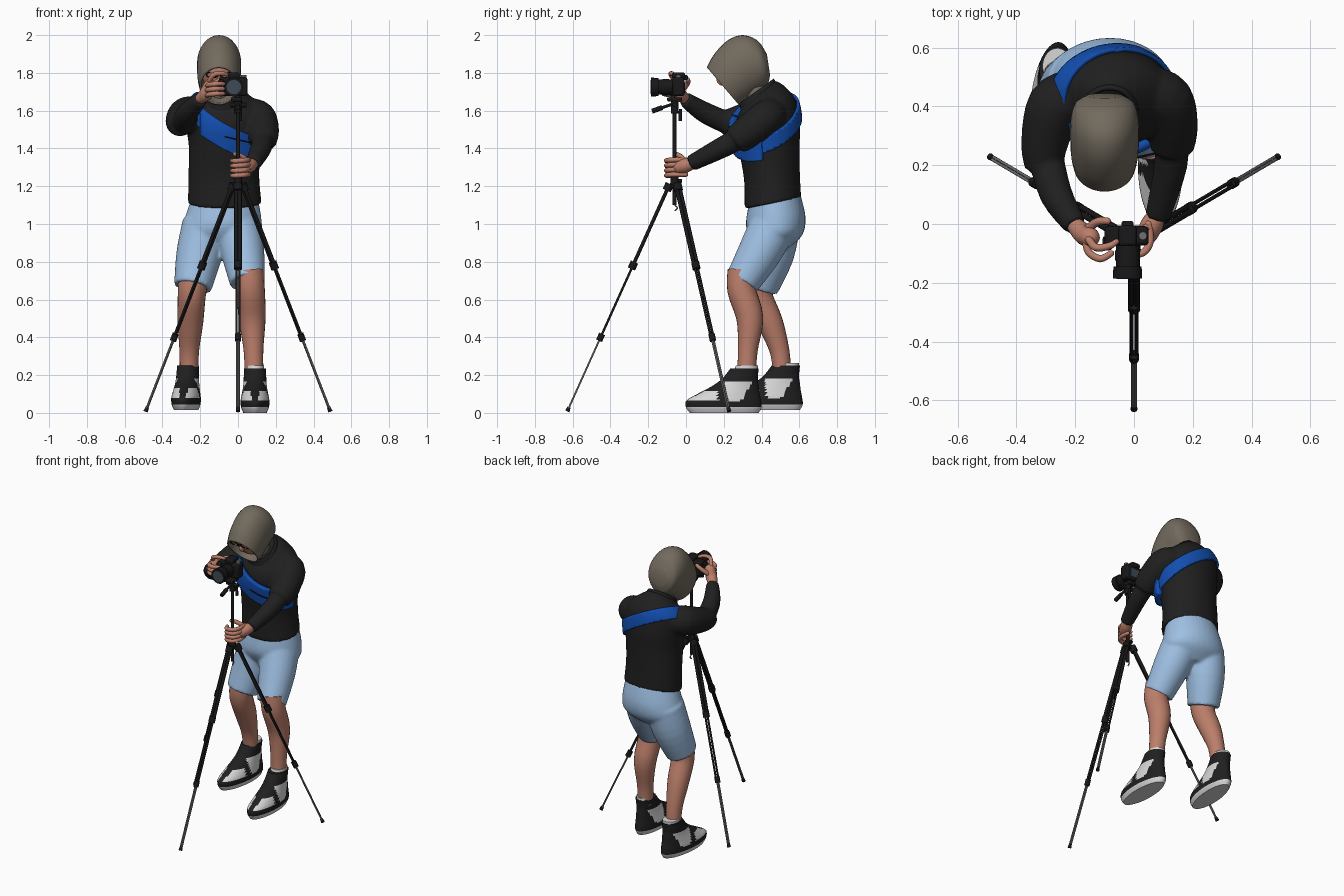
import bpy, bmesh, math
from mathutils import Vector, Matrix

if "Cube" in bpy.data.objects:
    bpy.data.objects.remove(bpy.data.objects["Cube"])

def material(name, r, g, b):
    m = bpy.data.materials.new(name)
    m.diffuse_color = (r, g, b, 1)
    m.use_nodes = True
    m.node_tree.nodes["Principled BSDF"].inputs["Base Color"].default_value = m.diffuse_color
    return m

BLACK = material("jacket black", .014, .014, .014)
GEAR = material("gear black", .009, .009, .010)
HOODC = material("hood taupe", .17, .145, .112)
SHORT = material("shorts light blue", .34, .52, .76)
SKIN = material("skin", .50, .21, .145)
BLUE = material("sling blue", .006, .075, .43)
WHITE = material("shoe white", .68, .68, .68)
GREY = material("metal grey", .16, .16, .16)
GLASS = material("lens glass", .05, .07, .09)

V = Vector

def spline(seq, k):
    """Catmull-Rom through vectors of any size."""
    out = []
    for i in range(len(seq) - 1):
        p0, p1, p2 = seq[max(i - 1, 0)], seq[i], seq[i + 1]
        p3 = seq[min(i + 2, len(seq) - 1)]
        for j in range(k):
            t = j / k
            out.append(.5 * (2 * p1 + (p2 - p0) * t + (2 * p0 - 5 * p1 + 4 * p2 - p3) * t * t
                             + (3 * p1 - p0 - 3 * p2 + p3) * t ** 3))
    return out + [seq[-1]]

def loft(bm, rings, n=32, k=5, caps=(True, True)):
    """Skin rings given as (centre, u axis, v axis)."""
    parts = [spline([V(r[i]) for r in rings], k) for i in range(3)]
    rows = []
    for c, u, v in zip(*parts):
        rows.append([bm.verts.new(c + u * math.cos(a) + v * math.sin(a))
                     for a in (2 * math.pi * i / n for i in range(n))])
    for a, b in zip(rows, rows[1:]):
        for i in range(n):
            bm.faces.new((a[i], a[(i + 1) % n], b[(i + 1) % n], b[i]))
    if caps[0]:
        bm.faces.new(rows[0][::-1])
    if caps[1]:
        bm.faces.new(rows[-1])

def tube(bm, path, n=16, k=4, dome=False):
    """Round tube through (x, y, z, radius) points."""
    pts = spline([V(p) for p in path], k)
    if dome:
        for rev in (0, 1):
            pts.reverse()
            e = pts[-1]
            d = (e.xyz - pts[-2].xyz).normalized() * e.w
            pts += [V((*(e.xyz + d * h), e.w * s)) for h, s in ((.5, .87), (.85, .5), (.98, .15))]
    span = pts[-1].xyz - pts[0].xyz
    ref = V((0, 0, 0))
    ref[min(range(3), key=lambda i: abs(span[i]))] = 1
    rings = []
    for i, p in enumerate(pts):
        t = (pts[min(i + 1, len(pts) - 1)].xyz - pts[max(i - 1, 0)].xyz).normalized()
        u = (ref - t * ref.dot(t)).normalized()
        rings.append((p.xyz, u * p.w, t.cross(u) * p.w))
    loft(bm, rings, n, 1)

def finish(name, bm, *mats, remesh=0, solid=0, bevel=0):
    bmesh.ops.recalc_face_normals(bm, faces=bm.faces)
    me = bpy.data.meshes.new(name)
    bm.to_mesh(me)
    bm.free()
    ob = bpy.data.objects.new(name, me)
    bpy.context.collection.objects.link(ob)
    for m in mats:
        me.materials.append(m)
    if solid:
        md = ob.modifiers.new("thickness", 'SOLIDIFY')
        md.thickness, md.offset = solid, -1
    if bevel:
        md = ob.modifiers.new("bevel", 'BEVEL')
        md.width, md.segments = bevel, 2
    if remesh:
        md = ob.modifiers.new("blend", 'REMESH')
        md.mode, md.voxel_size, md.use_smooth_shade = 'VOXEL', remesh, True
        md = ob.modifiers.new("soften", 'SMOOTH')
        md.factor, md.iterations = .5, 4
    return ob

def tubes(name, mat, *paths, n=16, k=4, dome=False, remesh=0):
    bm = bmesh.new()
    for p in paths:
        tube(bm, p, n, k, dome)
    return finish(name, bm, mat, remesh=remesh)

def box(name, mat, c, s, bevel=.006):
    bm = bmesh.new()
    bmesh.ops.create_cube(bm, size=1, matrix=Matrix.Translation(c) @ Matrix.Diagonal((*s, 1)))
    return finish(name, bm, mat, bevel=bevel)

def ball(name, mat, c, s, tilt=0):
    bm = bmesh.new()
    bmesh.ops.create_uvsphere(bm, u_segments=24, v_segments=16, radius=1, matrix=Matrix.Translation(c)
                              @ Matrix.Rotation(tilt, 4, 'X') @ Matrix.Diagonal((*s, 1)))
    return finish(name, bm, mat)

def oval(cx, cy, z, rx, ry, slope=0):
    return ((cx, cy, z), (rx, 0, 0), (0, ry, ry * slope))

# Jacket: torso with both sleeves blended in
TORSO = [oval(-.07, .46, 1.11, .195, .15, .2), oval(-.075, .455, 1.25, .188, .148, .1),
         oval(-.07, .44, 1.40, .19, .162), oval(-.07, .432, 1.52, .205, .17, .1),
         oval(-.075, .425, 1.61, .20, .155, .3), oval(-.08, .41, 1.67, .14, .115, .5),
         oval(-.085, .39, 1.70, .085, .085, .7)]
bm = bmesh.new()
loft(bm, TORSO)
for path in ([(-.2, .44, 1.58, .09), (-.27, .40, 1.58, .095), (-.305, .27, 1.545, .08), (-.305, .19, 1.53, .066)],
             [(-.30, .23, 1.53, .06), (-.265, .10, 1.59, .056), (-.2, -.005, 1.66, .04)],
             [(.05, .45, 1.58, .09), (.11, .42, 1.56, .093), (.13, .33, 1.49, .088), (.13, .26, 1.44, .076)],
             [(.13, .33, 1.48, .056), (.125, .20, 1.41, .057), (.08, .025, 1.32, .043)]):
    tube(bm, path)
finish("jacket", bm, BLACK, remesh=.01)
bm = bmesh.new()
loft(bm, [oval(-.08, .395, 1.65, .115, .105, .6), oval(-.085, .375, 1.705, .09, .09, .72)], caps=(False, False))
finish("collar", bm, BLACK, solid=.012)

# Sling: slices of the torso skin, pushed outwards
def sling(name, push, lo, hi, thick, extra=()):
    bm = bmesh.new()
    loft(bm, TORSO, 64, 8)
    bmesh.ops.recalc_face_normals(bm, faces=bm.faces)
    bm.normal_update()
    for v, nrm in [(v, v.normal.copy()) for v in bm.verts]:
        v.co += nrm * push
    n = V((.55, -.4, 1)).normalized()
    c = V((0, .42, 1.5))
    for co, no in [(c + n * hi, n), (c + n * lo, -n), *extra]:
        bmesh.ops.bisect_plane(bm, geom=bm.verts[:] + bm.edges[:] + bm.faces[:],
                               plane_co=co, plane_no=no, clear_outer=True)
    finish(name, bm, BLUE, solid=thick)

sling("sling_strap", .016, -.04, .04, .014)
sling("sling_pouch", .036, -.062, .058, .036, [((0, .40, 0), (0, 1, 0)), ((-.2, 0, 0), (-1, 0, 0))])
tubes("pouch_zip", GEAR, [(-.07, .232, 1.462, .004), (0, .226, 1.445, .004), (.07, .24, 1.43, .004)], n=6)

# Hood, open towards the camera, with the head inside
bm = bmesh.new()
rings = []
for ty, tz, by, bz, w in [(.11, 1.83, .28, 1.63, .104), (.15, 1.90, .32, 1.655, .114), (.22, 1.972, .37, 1.69, .117),
                          (.30, 2.0, .41, 1.715, .115), (.38, 1.97, .435, 1.745, .1), (.428, 1.90, .445, 1.79, .06)]:
    t, b = V((-.1, ty, tz)), V((-.1, by, bz))
    rings.append(((t + b) / 2, (w, 0, 0), (t - b) / 2))
loft(bm, rings, caps=(False, True))
finish("hood", bm, HOODC, solid=.01)
tubes("neck", HOODC, [(-.09, .41, 1.60, .065), (-.095, .37, 1.70, .065), (-.1, .33, 1.78, .06)])
HEAD = Matrix.Translation((-.1, .28, 1.795)) @ Matrix.Rotation(.68, 4, 'X')
ball("face", SKIN, HEAD.translation, (.088, .1, .125), .68)
ball("nose", SKIN, HEAD @ V((0, -.1, .03)), (.014, .018, .026), .68)
frames = []
for s in (-1, 1):
    frames.append([(*(HEAD @ V((s * .037 + .03 * math.cos(a), -.098, .072 + .02 * math.sin(a)))), .004)
                   for a in (i * math.pi / 6 for i in range(13))])
frames.append([(*(HEAD @ V((x, -.1, .08))), .004) for x in (-.01, .01)])
tubes("glasses_frame", GEAR, *frames, n=6, k=1)

# Shorts: pelvis and two thighs blended together
bm = bmesh.new()
loft(bm, [oval(-.07, .47, 1.14, .175, .135, .15), oval(-.08, .475, 1.02, .205, .158, .1),
          oval(-.09, .475, .94, .21, .14), oval(-.09, .46, .87, .12, .08)])
tube(bm, [(-.17, .48, 1.0, .125), (-.205, .45, .84, .122), (-.24, .39, .665, .1)], 24)
tube(bm, [(-.005, .465, 1.0, .125), (.025, .39, .85, .115), (.05, .295, .69, .093)], 24)
finish("shorts", bm, SHORT, remesh=.01)

# Legs
tubes("leg_back", SKIN, [(-.235, .39, .72, .082), (-.245, .385, .62, .074), (-.252, .445, .48, .068),
                         (-.258, .495, .33, .052), (-.26, .51, .2, .048)], n=24)
tubes("leg_front", SKIN, [(.055, .30, .75, .08), (.066, .295, .65, .076), (.075, .338, .5, .071),
                          (.082, .327, .33, .052), (.085, .32, .2, .05)], n=24)

# High-top shoes: white sole, toe and side panels picked by position
def shoe(side, x, y, z, yaw):
    bm = bmesh.new()
    loft(bm, [((0, (f + b) / 2, h), (w, 0, 0), (0, (b - f) / 2, 0)) for h, f, b, w in
              [(0, .02, .385, .062), (.03, 0, .4, .074), (.065, .002, .397, .076), (.10, .06, .39, .07),
               (.14, .135, .385, .063), (.18, .19, .38, .06), (.235, .235, .385, .058)]], 56, 7)
    bm.normal_update()
    for f in bm.faces:
        c = f.calc_center_median()
        panel = (abs(c.x) > .035 and .06 < c.z < .17 and .2 + .5 * (.17 - c.z) * .3 < c.y < .29 + (c.z - .06) * .6)
        toe = .065 < c.z < .115 and c.y < .17 and abs(c.x) > .02
        f.material_index = int(c.z < .028 or panel or toe)
    place = Matrix.Translation((x, y, z)) @ Matrix.Rotation(yaw, 4, 'Z')
    bm.transform(place)
    finish("shoe_" + side, bm, BLACK, WHITE)
    bm = bmesh.new()
    loft(bm, [oval(0, .315, .2, .05, .066), oval(0, .322, .25, .048, .058)], 24)
    bm.transform(place)
    finish("sock_" + side, bm, WHITE)

shoe("front", .09, 0, 0, 0)
shoe("back", -.295, .22, .015, -.1)

# Hand on the tripod column
fist = [[(.05, 0, z, .012), (.055, -.06, z, .013), (.03, -.098, z - .003, .013), (-.015, -.1, z - .006, .013),
         (-.033, -.07, z - .006, .011)] for z in (1.262, 1.288, 1.314, 1.34)]
fist.append([(.06, -.0, 1.325, .016), (.02, -.03, 1.358, .014), (-.015, -.05, 1.37, .012)])
tubes("column_hand_fingers", SKIN, *fist, n=10, dome=True)
tubes("column_hand_palm", SKIN, [(.078, .03, 1.318, .03), (.062, .0, 1.31, .038), (.045, -.035, 1.3, .036)], dome=True)

# Hand on the camera
grip = [[(-.165, -.05, z, .013), (-.155, -.095, z + .005, .013), (-.115, -.118, z + .01, .013),
         (-.078, -.1, z + .01, .011)] for z in (1.68, 1.706, 1.732)]
grip += [[(-.155, -.05, 1.75, .014), (-.13, -.08, 1.79, .013), (-.085, -.075, 1.797, .012), (-.06, -.06, 1.79, .01)],
         [(-.16, -.02, 1.71, .016), (-.125, .008, 1.745, .014), (-.09, .01, 1.765, .012)]]
tubes("camera_hand_fingers", SKIN, *grip, n=10, dome=True)
tubes("camera_hand_palm", SKIN, [(-.198, -.008, 1.665, .03), (-.17, -.035, 1.69, .036), (-.15, -.045, 1.73, .034)],
      dome=True)

# Camera
box("camera_body", GEAR, (-.025, -.04, 1.727), (.15, .065, .10), .012)
box("camera_grip", GEAR, (-.09, -.065, 1.72), (.035, .05, .09), .012)
box("viewfinder_hump", GEAR, (-.022, -.04, 1.785), (.06, .07, .035), .01)
box("eyecup", GEAR, (-.022, .0, 1.775), (.04, .02, .025))
box("camera_screen", GLASS, (-.022, -.007, 1.72), (.085, .004, .06), .001)
tubes("camera_lens", GEAR, [(-.022, -.06, 1.725, .04), (-.022, -.15, 1.725, .04)],
      [(-.022, -.145, 1.725, .048), (-.022, -.185, 1.725, .05)], [(-.022, -.09, 1.725, .043), (-.022, -.125, 1.725, .043)],
      n=32, k=1)
tubes("lens_glass", GLASS, [(-.022, -.18, 1.725, .038), (-.022, -.187, 1.725, .038)], n=32, k=1)
tubes("camera_dial", GREY, [(.03, -.04, 1.775, .014), (.03, -.04, 1.79, .014)], k=1)

# Tripod head with handle and knobs
box("mount_plate", GEAR, (-.008, -.06, 1.66), (.06, .08, .022))
tubes("tripod_head", GEAR, [(0, -.06, 1.585, .02), (0, -.06, 1.65, .02)],
      [(0, -.07, 1.635, .008), (0, -.13, 1.615, .008)], [(0, -.125, 1.617, .013), (0, -.18, 1.597, .013)],
      [(-.04, -.06, 1.63, .012), (.045, -.06, 1.63, .012)], [(.012, -.03, 1.545, .01), (.012, -.03, 1.61, .008)], k=1)
tubes("centre_column", GEAR, [(0, -.06, 1.1, .011), (0, -.06, 1.6, .011)], [(0, -.06, 1.19, .026), (0, -.06, 1.25, .02)],
      [(0, -.02, 1.23, .009), (0, -.06, 1.23, .009)], k=1)
tubes("weight_hook", GREY, [(0, -.06, 1.1, .004), (0, -.045, 1.085, .004), (0, -.06, 1.07, .004)], n=6)

# Tripod legs: three telescoping twin-tube stages with clamps
for name, foot in (("front", V((0, -.628, .01))), ("left", V((-.488, .228, .01))), ("right", V((.488, .228, .01)))):
    hip = V((0, -.06, 1.215))
    flat = V((foot.x, foot.y + .06, 0)).normalized()
    hip += flat * .025
    side = V((-flat.y, flat.x, 0))
    at = lambda h: hip.lerp(foot, (hip.z - h) / (hip.z - foot.z))
    for stage, hi, lo, gap, r, mat in (("upper", 1.21, .78, .010, .010, GEAR), ("middle", .78, .40, .008, .0065, GEAR),
                                       ("lower", .40, .02, .005, .005, GREY)):
        tubes(f"{name}_leg_{stage}", mat, *[[(*(at(h) + side * s * gap), r) for h in (hi, lo)] for s in (-1, 1)],
              n=10, k=1)
    tubes(f"{name}_leg_clamps", GEAR, *[[(*at(h + .018), r), (*at(h - .018), r)]
                                        for h, r in ((1.195, .023), (.78, .021), (.40, .017))], k=1)
    tubes(f"{name}_leg_foot", GEAR, [(*at(.03), .009), (*at(.008), .012)], k=1)

# Smooth shading with crisp edges
for ob in bpy.context.collection.objects:
    ob.select_set(True)
    bpy.context.view_layer.objects.active = ob
bpy.ops.object.shade_smooth_by_angle(angle=math.radians(40))
